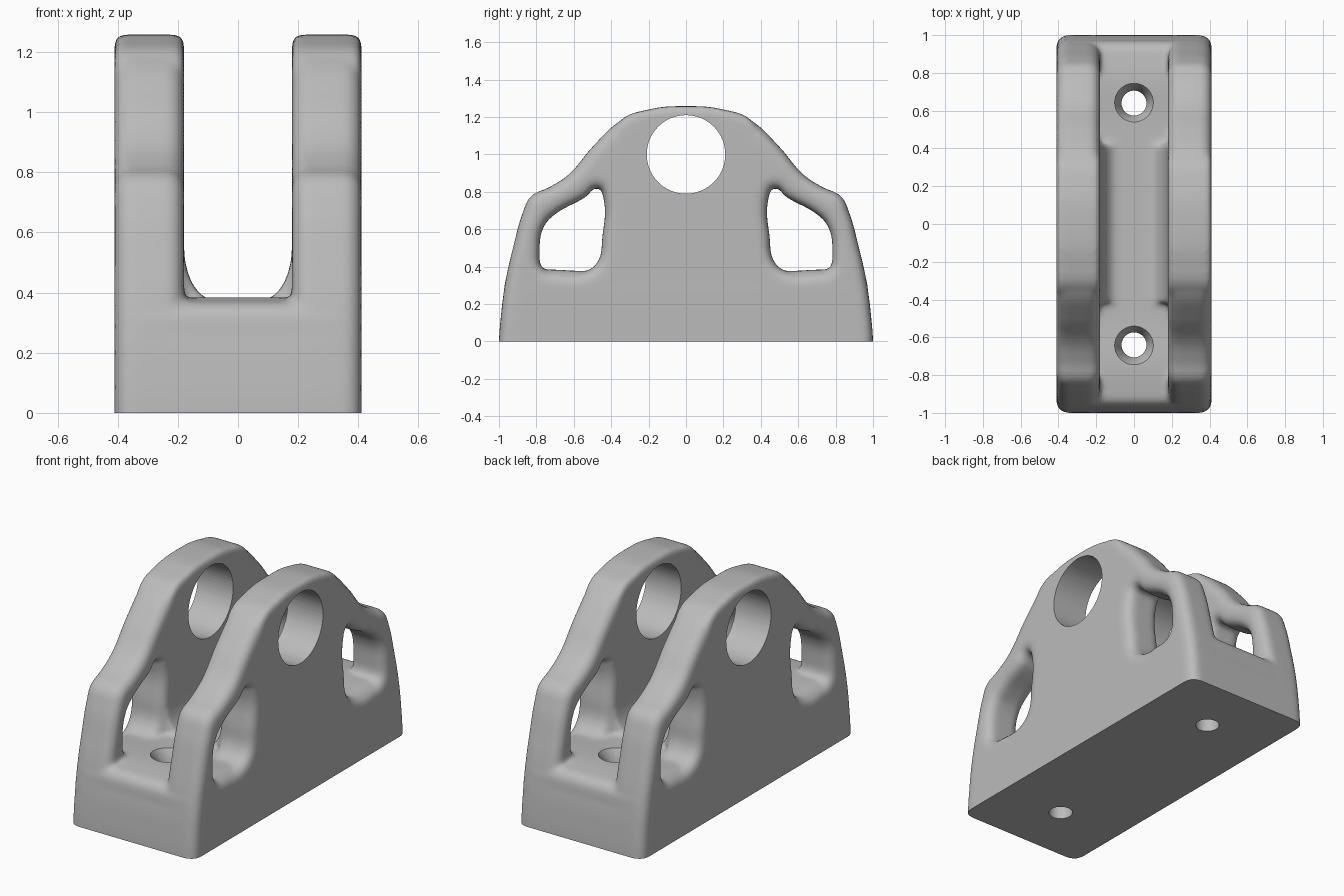
import bpy, bmesh, math
from mathutils import Matrix

scene = bpy.context.scene
if "Cube" in scene.objects:
    bpy.data.objects.remove(scene.objects["Cube"])

# Local x, y, z of a profile become world y, z, x
SIDE = Matrix(((0, 0, 1, 0), (1, 0, 0, 0), (0, 1, 0, 0), (0, 0, 0, 1)))


def mirrored(points):
    """Complete a half outline across y = 0."""
    return points + [(-y, z) for y, z in reversed(points) if y > 0]


def flipped(points):
    return [(-y, z) for y, z in reversed(points)]


def rounded_plate(body, loops, x, half, radius):
    """Add a side profile, thickened along x, with rounded rims."""
    curve = bpy.data.curves.new("profile", "CURVE")
    curve.dimensions, curve.fill_mode = "2D", "BOTH"
    curve.resolution_u, curve.bevel_resolution = 8, 5
    curve.extrude, curve.bevel_depth, curve.offset = half - radius, radius, -radius
    for loop in loops:
        spline = curve.splines.new("BEZIER")
        spline.bezier_points.add(len(loop) - 1)
        spline.use_cyclic_u = True
        for p, (y, z) in zip(spline.bezier_points, loop):
            p.co = (y, z, 0)
            kind = "VECTOR" if z < 0 else "AUTO"
            p.handle_left_type = p.handle_right_type = kind
    obj = bpy.data.objects.new("profile", curve)
    scene.collection.objects.link(obj)
    graph = bpy.context.evaluated_depsgraph_get()
    mesh = bpy.data.meshes.new_from_object(obj.evaluated_get(graph))
    mesh.transform(Matrix.Translation((x, 0, 0)) @ SIDE)
    body.from_mesh(mesh)
    bpy.data.objects.remove(obj)
    bpy.data.meshes.remove(mesh)


def prism(body, outline, y_half):
    """Add an x-z outline extruded along y."""
    face = body.faces.new([body.verts.new((x, -y_half, z)) for x, z in outline])
    new = bmesh.ops.extrude_face_region(body, geom=[face])["geom"]
    verts = [v for v in new if isinstance(v, bmesh.types.BMVert)]
    bmesh.ops.translate(body, vec=(0, 2 * y_half, 0), verts=verts)


def make_object(name, bm):
    bmesh.ops.recalc_face_normals(bm, faces=bm.faces)
    mesh = bpy.data.meshes.new(name)
    bm.to_mesh(mesh)
    bm.free()
    obj = bpy.data.objects.new(name, mesh)
    scene.collection.objects.link(obj)
    return obj


FLOOR = 0.375
arch = mirrored([(0, 1.258), (0.2, 1.24), (0.35, 1.18), (0.5, 1.04), (0.63, 0.89),
                 (0.73, 0.825), (0.83, 0.775), (0.872, 0.69), (0.92, 0.52),
                 (0.965, 0.32), (0.99, 0.13), (1, 0), (1, -0.15)])
window = [(0.765, 0.39), (0.67, 0.368), (0.55, 0.37), (0.475, 0.42), (0.447, 0.56),
          (0.44, 0.76), (0.47, 0.82), (0.54, 0.77), (0.7, 0.68), (0.757, 0.62),
          (0.783, 0.48)]
lug = mirrored([(0, 1.258), (0.2, 1.24), (0.35, 1.18), (0.4, 1.06), (0.4, 0.7),
                (0.4, -0.15)])
base = mirrored([(0, FLOOR), (0.5, FLOOR), (0.87, FLOOR), (0.95, 0.35), (0.975, 0.25),
                 (0.99, 0.13), (1, 0), (1, -0.15)])

# Base block, two windowed side plates and their thicker-rimmed lugs
bm = bmesh.new()
rounded_plate(bm, [base], 0, 0.411, 0.09)
for side in (-1, 1):
    rounded_plate(bm, [arch, window, flipped(window)], side * 0.295, 0.116, 0.06)
    rounded_plate(bm, [lug], side * 0.295, 0.116, 0.03)
    # Fillet between the slot floor and the plate
    steps = [math.radians(a) for a in range(0, 91, 10)]
    outline = [(0.08 + 0.1 * math.sin(a), FLOOR + 0.18 * (1 - math.cos(a))) for a in steps]
    outline += [(0.25, FLOOR + 0.18), (0.25, 0.25), (0.08, 0.25)]
    prism(bm, [(side * x, z) for x, z in outline], 0.42)
bmesh.ops.remove_doubles(bm, verts=bm.verts, dist=0.0001)
bracket = make_object("bracket", bm)

# Fuse the parts into one cast body with blended joints
fuse = bracket.modifiers.new("fuse", "REMESH")
fuse.mode, fuse.voxel_size = "VOXEL", 0.0125
blend = bracket.modifiers.new("blend", "SMOOTH")
blend.factor, blend.iterations = 0.5, 12

# Cutters: flat underside, pin bore and countersunk bolt holes
cutters = []


def cylinder(name, low, high, depth, matrix):
    cut = bmesh.new()
    bmesh.ops.create_cone(cut, cap_ends=True, segments=64, radius1=low, radius2=high,
                          depth=depth, matrix=matrix)
    cutters.append(make_object(name, cut))


cut = bmesh.new()
bmesh.ops.create_cube(cut, size=1, matrix=Matrix.Translation((0, 0, -0.5))
                      @ Matrix.Diagonal((3, 3, 1, 1)))
cutters.append(make_object("underside_cutter", cut))
cylinder("bore_cutter", 0.21, 0.21, 2, Matrix.Translation((0, 0, 1)) @ SIDE)
for y in (-0.64, 0.64):
    cylinder("bolt_cutter", 0.066, 0.066, 1, Matrix.Translation((0, y, 0.1)))
    cylinder("countersink_cutter", 0.06, 0.12, 0.1, Matrix.Translation((0, y, FLOOR - 0.015)))
for c in cutters:
    c.hide_render = True
    mod = bracket.modifiers.new(c.name, "BOOLEAN")
    mod.operation, mod.solver, mod.object = "DIFFERENCE", "MANIFOLD", c

# Bake the modifiers and drop the cutters
graph = bpy.context.evaluated_depsgraph_get()
solid = bpy.data.meshes.new_from_object(bracket.evaluated_get(graph))
bracket.modifiers.clear()
bracket.data = solid
for c in cutters:
    bpy.data.objects.remove(c)

# Single grey metal
grey = bpy.data.materials.new("cast_grey")
grey.use_nodes = True
grey.diffuse_color = (0.5, 0.5, 0.5, 1)
grey.node_tree.nodes["Principled BSDF"].inputs["Base Color"].default_value = (0.5, 0.5, 0.5, 1)
solid.materials.clear()
solid.materials.append(grey)

bpy.ops.object.select_all(action="DESELECT")
bracket.select_set(True)
bpy.context.view_layer.objects.active = bracket
bpy.ops.object.shade_smooth_by_angle(angle=math.radians(35))
